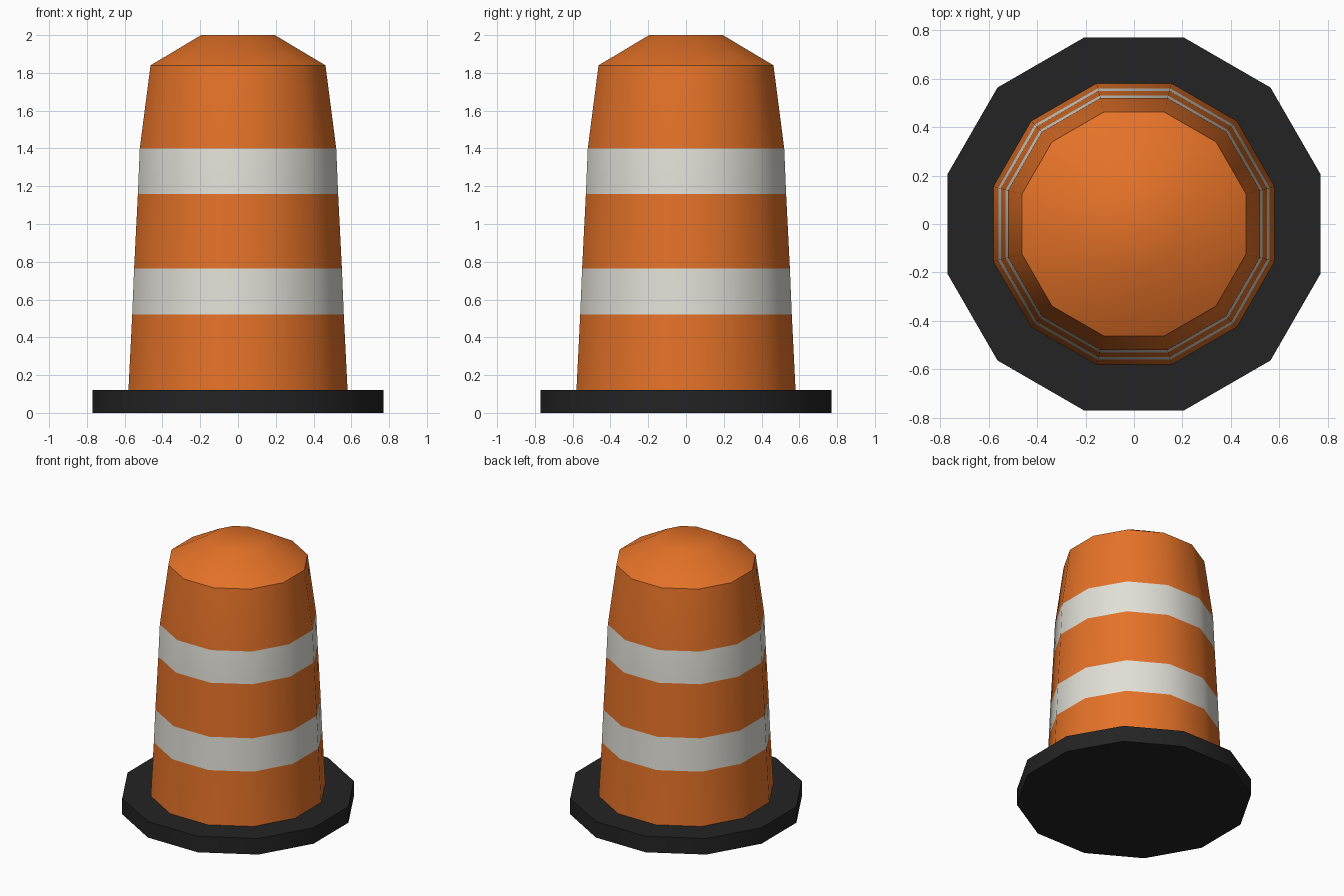
import bpy
import bmesh
import math

SIDES = 12

old = bpy.data.objects.get("Cube")
if old:
    bpy.data.objects.remove(old, do_unlink=True)


def make_material(name, color):
    mat = bpy.data.materials.new(name)
    mat.use_nodes = True
    mat.diffuse_color = (*color, 1)
    bsdf = mat.node_tree.nodes["Principled BSDF"]
    bsdf.inputs["Base Color"].default_value = (*color, 1)
    bsdf.inputs["Roughness"].default_value = 0.8
    return mat


orange = make_material("safety orange", (0.78, 0.168, 0.021))
white = make_material("reflective white", (0.75, 0.74, 0.68))
black = make_material("black rubber", (0.017, 0.017, 0.017))


def lathe(name, profile, materials, bands=()):
    """Turn (flat radius, height) pairs into a closed twelve-sided solid."""
    bm = bmesh.new()
    rings = []
    for flat_radius, z in profile:
        r = flat_radius / math.cos(math.pi / SIDES)
        angles = [(i + 0.5) * math.tau / SIDES for i in range(SIDES)]
        rings.append([bm.verts.new((r * math.cos(a), r * math.sin(a), z)) for a in angles])
    for level, (low, high) in enumerate(zip(rings, rings[1:])):
        for i in range(SIDES):
            j = (i + 1) % SIDES
            face = bm.faces.new((low[i], low[j], high[j], high[i]))
            face.material_index = int(level in bands)
    bm.faces.new(rings[0][::-1])
    bm.faces.new(rings[-1])
    mesh = bpy.data.meshes.new(name)
    bm.to_mesh(mesh)
    bm.free()
    for mat in materials:
        mesh.materials.append(mat)
    obj = bpy.data.objects.new(name, mesh)
    bpy.context.collection.objects.link(obj)
    bpy.ops.object.select_all(action="DESELECT")
    obj.select_set(True)
    bpy.context.view_layer.objects.active = obj
    bpy.ops.object.shade_smooth_by_angle(angle=math.radians(40))
    return obj


# Heavy base ring
lathe("rubber_base", [(0.77, 0), (0.77, 0.12)], [black])

# Tapered drum with two reflective bands and a sloped cap
drum_profile = [(0.58, 0.12), (0.56, 0.52), (0.55, 0.765), (0.53, 1.16),
                (0.52, 1.4), (0.463, 1.84), (0.195, 2.0)]
lathe("barrel_body", drum_profile, [orange, white], bands=(1, 3))
